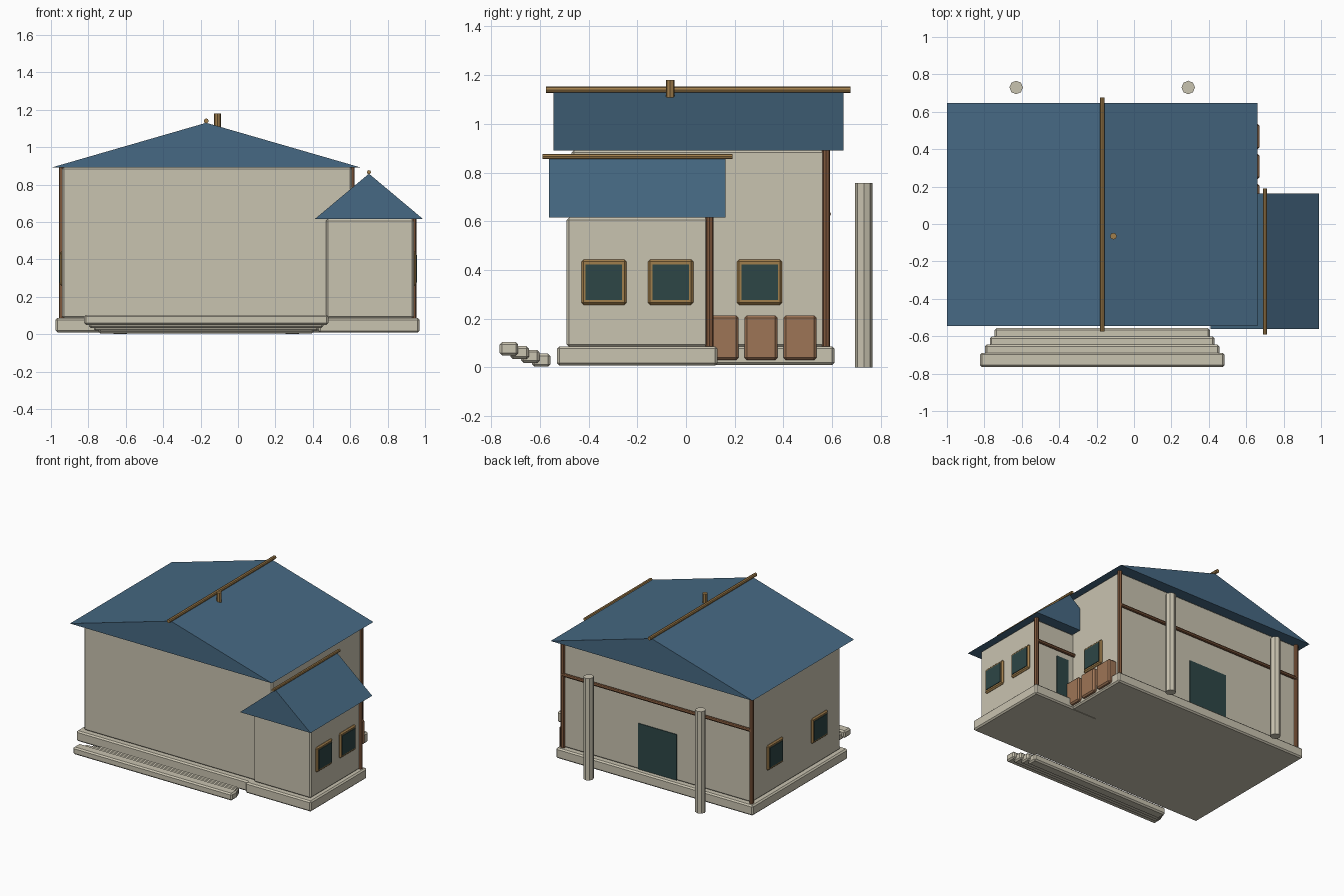
import bpy
import bmesh
from mathutils import Vector

cube = bpy.data.objects.get("Cube")
if cube:
    bpy.data.objects.remove(cube, do_unlink=True)


def material(name, rgb):
    lin = [((c / 255 + 0.055) / 1.055) ** 2.4 for c in rgb] + [1]
    mat = bpy.data.materials.new(name)
    mat.use_nodes = True
    mat.diffuse_color = lin
    mat.node_tree.nodes["Principled BSDF"].inputs["Base Color"].default_value = lin
    return mat


CREAM = material("cream plaster", (201, 195, 176))
BLUE = material("blue roof", (70, 105, 131))
BROWN = material("dark brown timber", (128, 88, 60))
CRATE = material("crate brown", (158, 117, 86))
GOLD = material("golden wood", (160, 126, 76))
TEAL = material("dark teal", (45, 70, 70))


def finish(name, bm, mat):
    bmesh.ops.recalc_face_normals(bm, faces=bm.faces)
    mesh = bpy.data.meshes.new(name)
    bm.to_mesh(mesh)
    bm.free()
    mesh.materials.append(mat)
    obj = bpy.data.objects.new(name, mesh)
    bpy.context.collection.objects.link(obj)
    return obj


def box(name, x, y, z, mat, bevel=0.0):
    """Box from (min, max) pairs, with optional chamfered edges."""
    bm = bmesh.new()
    bmesh.ops.create_cube(bm, size=1)
    lo, hi = Vector((x[0], y[0], z[0])), Vector((x[1], y[1], z[1]))
    for v in bm.verts:
        v.co = (lo + hi) / 2 + v.co * (hi - lo)
    if bevel:
        bmesh.ops.bevel(bm, geom=bm.edges[:], offset=bevel, segments=1, affect='EDGES')
    return finish(name, bm, mat)


def pole(name, start, end, radius, mat, sides=8):
    """Faceted round pole between two points."""
    a, b = Vector(start), Vector(end)
    bm = bmesh.new()
    bmesh.ops.create_cone(bm, cap_ends=True, segments=sides, radius1=radius,
                          radius2=radius, depth=(b - a).length)
    turn = (b - a).to_track_quat('Z', 'Y')
    for v in bm.verts:
        v.co = (a + b) / 2 + turn @ v.co
    return finish(name, bm, mat)


def gable_roof(name, x, y, eave, ridge):
    """Solid triangular prism with its ridge along y."""
    bm = bmesh.new()
    profile = [(x[0], eave), (x[1], eave), (sum(x) / 2, ridge)]
    face = bm.faces.new([bm.verts.new((px, y[0], pz)) for px, pz in profile])
    out = bmesh.ops.extrude_face_region(bm, geom=[face])
    moved = [g for g in out["geom"] if isinstance(g, bmesh.types.BMVert)]
    bmesh.ops.translate(bm, verts=moved, vec=(0, y[1] - y[0], 0))
    return finish(name, bm, BLUE)


def window(name, wall_x, y, side):
    """Framed window on a wall facing +x (side 1) or -x (side -1)."""
    def span(inner, outer):
        return sorted((wall_x + side * inner, wall_x + side * outer))
    box(name + "_frame", span(-0.02, 0.012), (y - 0.093, y + 0.093), (0.257, 0.443), GOLD, 0.009)
    box(name + "_pane", span(0.01, 0.017), (y - 0.075, y + 0.075), (0.277, 0.423), TEAL)


# Foundations
box("main_foundation", (-0.975, 0.645), (-0.51, 0.61), (0.01, 0.087), CREAM, 0.01)
box("annex_foundation", (0.43, 0.97), (-0.53, 0.13), (0.008, 0.087), CREAM, 0.01)

# Walls
box("main_walls", (-0.94, 0.61), (-0.47, 0.57), (0.085, 0.892), CREAM, 0.01)
box("annex_walls", (0.47, 0.94), (-0.49, 0.09), (0.085, 0.616), CREAM, 0.01)

# Roofs with ridge poles
gable_roof("main_roof", (-1.0, 0.66), (-0.545, 0.647), 0.89, 1.13)
gable_roof("annex_roof", (0.41, 0.99), (-0.562, 0.162), 0.615, 0.858)
pole("main_ridge_pole", (-0.17, -0.575, 1.14), (-0.17, 0.675, 1.14), 0.013, GOLD)
pole("annex_ridge_pole", (0.70, -0.59, 0.866), (0.70, 0.19, 0.866), 0.011, GOLD)
pole("chimney", (-0.11, -0.065, 1.09), (-0.11, -0.065, 1.18), 0.018, GOLD)

# Corner posts and rear beams
for name, x, y, top in (("main_left_post", 0.608, 0.575, 0.89),
                        ("main_right_post", -0.942, 0.575, 0.89),
                        ("annex_post", 0.938, 0.097, 0.615)):
    pole(name, (x, y, 0.085), (x, y, top), 0.016, BROWN)
pole("main_rear_beam", (-0.942, 0.582, 0.63), (0.608, 0.582, 0.63), 0.013, BROWN)
pole("annex_rear_beam", (0.608, 0.1, 0.445), (0.938, 0.1, 0.445), 0.013, BROWN)

# Windows
for i, y in enumerate((-0.337, -0.063)):
    window(f"annex_window_{i + 1}", 0.94, y, 1)
window("main_left_window", 0.61, 0.302, 1)
for i, y in enumerate((-0.22, 0.302)):
    window(f"main_right_window_{i + 1}", -0.94, y, -1)

# Rear doors
box("main_rear_door", (-0.325, -0.01), (0.567, 0.575), (0.09, 0.43), TEAL)
box("annex_rear_door", (0.655, 0.755), (0.087, 0.095), (0.09, 0.395), TEAL)

# Crates against the side wall
for i in range(3):
    y = 0.08 + i * 0.16
    box(f"crate_{i + 1}", (0.55, 0.67), (y, y + 0.136), (0.03, 0.213), CRATE, 0.01)

# Front steps, each one wider, further out and higher
for i in range(4):
    half = 0.575 + i * 0.026
    y = -0.595 - i * 0.044
    z = 0.03 + i * 0.0155
    box(f"front_step_{i + 1}", (-0.17 - half, -0.17 + half), (y - 0.038, y + 0.038),
        (z - 0.027, z + 0.027), CREAM, 0.01)

# Free-standing rear columns
for name, x in (("rear_column_right", -0.63), ("rear_column_left", 0.29)):
    pole(name, (x, 0.73, 0), (x, 0.73, 0.757), 0.036, CREAM)
